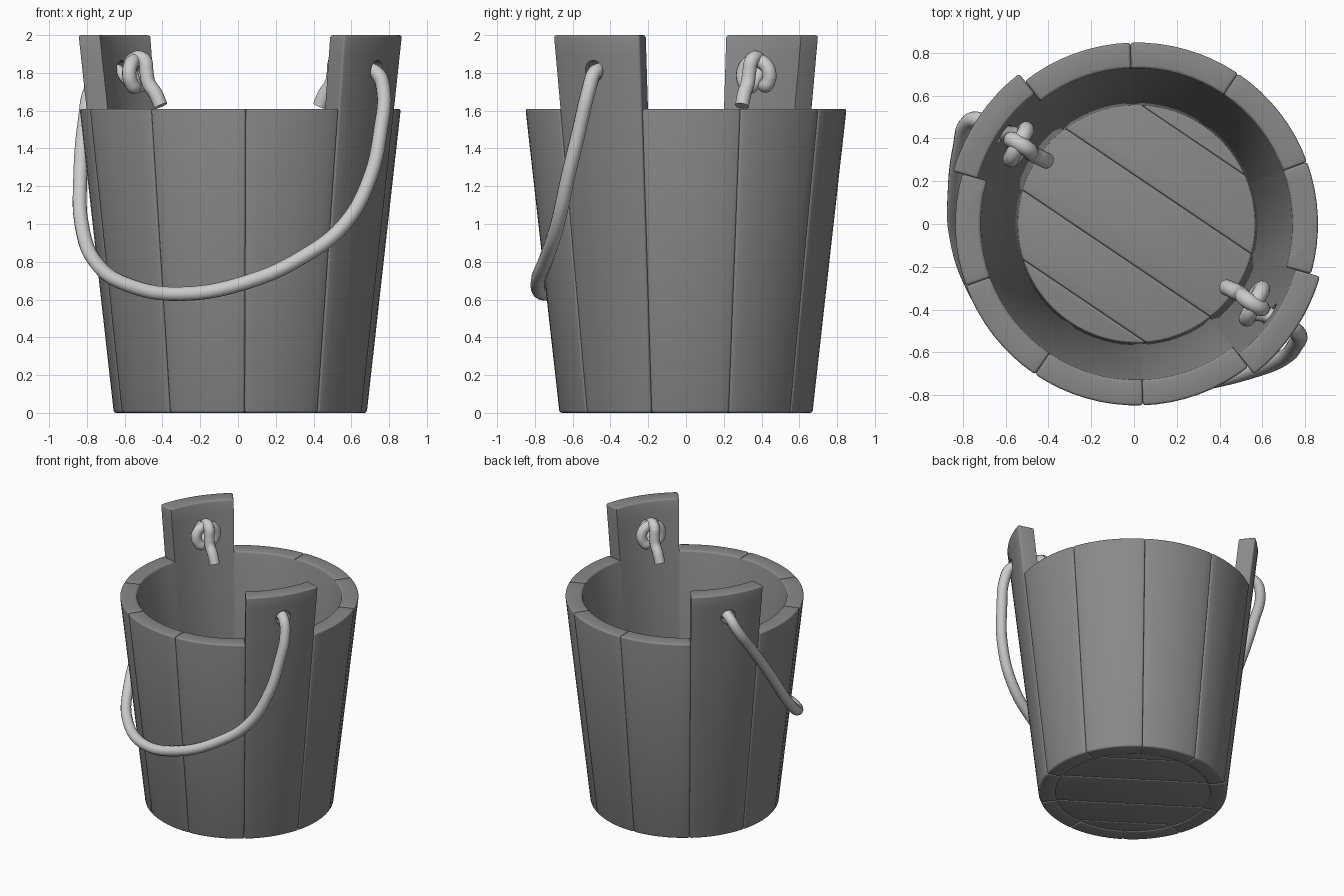
import bpy, bmesh
from math import radians, sin, cos, asin, pi
from mathutils import Vector, Matrix

if "Cube" in bpy.data.objects:
    bpy.data.objects.remove(bpy.data.objects["Cube"])

RIM, TALL = 1.61, 2.0
THICK = 0.12
ROPE_R = 0.038
EAR = radians(-34)          # direction of the tall stave on the right
CX = 0.012                  # bucket axis, the rope widens the left side

wood = bpy.data.materials.new("dark_wood")
wood.diffuse_color = (0.25, 0.25, 0.25, 1)
wood.use_nodes = True
wood.node_tree.nodes["Principled BSDF"].inputs["Base Color"].default_value = wood.diffuse_color


def outer(z):               # outer radius of the tapered bucket
    return 0.67 + z * 0.112


def prism(name, bottom, top, bevel, keep=lambda e: False, loops=()):
    """Closed solid between two matching outlines; sharp edges are rounded unless kept."""
    bm = bmesh.new()
    a = [bm.verts.new(p) for p in bottom]
    b = [bm.verts.new(p) for p in top]
    n = len(a)
    for i in range(n):
        j = (i + 1) % n
        bm.faces.new((a[i], a[j], b[j], b[i]))
    bm.faces.new(a[::-1])
    bm.faces.new(b)
    bmesh.ops.recalc_face_normals(bm, faces=bm.faces)
    edges = [e for e in bm.edges if e.calc_face_angle() > radians(40) and not keep(e)]
    bmesh.ops.bevel(bm, geom=edges, offset=bevel, segments=3, profile=0.5,
                    affect='EDGES', clamp_overlap=True)
    for z in loops:
        bmesh.ops.bisect_plane(bm, geom=bm.verts[:] + bm.edges[:] + bm.faces[:],
                               plane_co=(0, 0, z), plane_no=(0, 0, 1))
    me = bpy.data.meshes.new(name)
    bm.to_mesh(me)
    bm.free()
    me.materials.append(wood)
    ob = bpy.data.objects.new(name, me)
    ob.location.x = CX
    bpy.context.collection.objects.link(ob)
    return ob


def finish(ob):
    """Apply modifiers or curve and smooth the result."""
    bpy.ops.object.select_all(action='DESELECT')
    ob.select_set(True)
    bpy.context.view_layer.objects.active = ob
    bpy.ops.object.convert(target='MESH')
    bpy.ops.object.shade_smooth_by_angle(angle=radians(35))


def stave_outline(a0, a1, z, seg=8):
    r = outer(z)
    angs = [a0 + (a1 - a0) * i / seg for i in range(seg + 1)]
    return ([(r * cos(t), r * sin(t), z) for t in angs] +
            [((r - THICK) * cos(t), (r - THICK) * sin(t), z) for t in reversed(angs)])


def inner_upright(e):
    """Inner vertical edges stay sharp so the inside wall is seamless."""
    p, q = e.verts[0].co, e.verts[1].co
    return abs(p.z - q.z) > 0.5 and p.xy.length < outer(p.z) - THICK / 2


# Ten staves, two opposite ones tall and drilled for the rope
bpy.ops.mesh.primitive_cylinder_add(vertices=32, radius=0.056, depth=3,
                                    location=(CX, 0, 1.81), rotation=(0, pi / 2, EAR))
cutter = bpy.context.object
cutter.name = "hole_cutter"
cutter.hide_render = True
cutter.data.materials.append(wood)
for k in range(10):
    a0 = radians(-16 + 36 * k)
    a1 = a0 + radians(36)
    tall = k in (4, 9)
    ob = prism("tall_stave" if tall else "stave",
               stave_outline(a0, a1, 0), stave_outline(a0, a1, TALL if tall else RIM),
               0.013, inner_upright, (1.72, 1.9) if tall else ())
    if tall:
        m = ob.modifiers.new("hole", 'BOOLEAN')
        m.object, m.operation, m.solver = cutter, 'DIFFERENCE', 'EXACT'
    finish(ob)
bpy.data.objects.remove(cutter)

# Floor planks cut from a disc, running between the two tall staves
R = 0.557
rot = Matrix.Rotation(EAR, 4, 'Z')
cuts = [-R, -0.435, -0.167, 0.184, 0.473, R]
for lo, hi in zip(cuts, cuts[1:]):
    p0, p1 = asin(lo / R), asin(hi / R)
    right = [p0 + (p1 - p0) * i / 10 for i in range(11)]
    left = [pi - p for p in reversed(right)]
    if hi == R:
        left = left[1:]
    if lo == -R:
        left = left[:-1]
    flat = [(R * cos(p), R * sin(p)) for p in right + left]
    finish(prism("floor_plank",
                 [rot @ Vector((x, y, 0.005)) for x, y in flat],
                 [rot @ Vector((x, y, 0.065)) for x, y in flat], 0.01))


# Rope: knot inside each tall stave, handle slung round the front
def knot(angle):
    """Points from the hole through the knot to the hanging tail."""
    inward = Vector((-cos(angle), -sin(angle), 0))
    side = Vector((sin(angle), -cos(angle), 0))
    c = Vector((CX + 0.66 * cos(angle), 0.66 * sin(angle), 1.79))
    local = [(-0.135, 0.0, 0.02), (-0.06, 0.02, -0.03)]
    # ring lying against the stave
    for i in range(11):
        t = radians(-50 + 29 * i)
        local.append((-0.02 + 0.003 * i, 0.078 * cos(t), 0.075 * sin(t)))
    # up behind the ring, over its top, down the front and out
    local += [(-0.02, -0.01, -0.02), (-0.045, 0.0, 0.05), (-0.01, 0.005, 0.088),
              (0.045, 0.005, 0.075), (0.062, 0.0, 0.01), (0.075, 0.0, -0.045),
              (0.115, 0.005, -0.10), (0.145, 0.01, -0.165)]
    return [c + inward * u + side * v + Vector((0, 0, w)) for u, v, w in local]


handle = [(0.735, -0.485, 1.80), (0.77, -0.515, 1.71), (0.755, -0.565, 1.5),
          (0.70, -0.625, 1.25), (0.565, -0.68, 1.0), (0.35, -0.735, 0.83),
          (0.04, -0.785, 0.69), (-0.30, -0.735, 0.63), (-0.575, -0.55, 0.675),
          (-0.755, -0.28, 0.80), (-0.828, -0.05, 1.0), (-0.835, 0.14, 1.25),
          (-0.81, 0.36, 1.55), (-0.775, 0.475, 1.72), (-0.72, 0.485, 1.80)]
path = knot(EAR)[::-1] + [Vector(p) for p in handle] + knot(EAR + pi)

cu = bpy.data.curves.new("rope_handle", 'CURVE')
cu.dimensions = '3D'
cu.resolution_u = 5
cu.bevel_depth, cu.bevel_resolution = ROPE_R, 4
cu.use_fill_caps = True
sp = cu.splines.new('BEZIER')
sp.bezier_points.add(len(path) - 1)
for bp, p in zip(sp.bezier_points, path):
    bp.co = p
    bp.handle_left_type = bp.handle_right_type = 'AUTO'
rope = bpy.data.objects.new("rope_handle", cu)
bpy.context.collection.objects.link(rope)
finish(rope)
